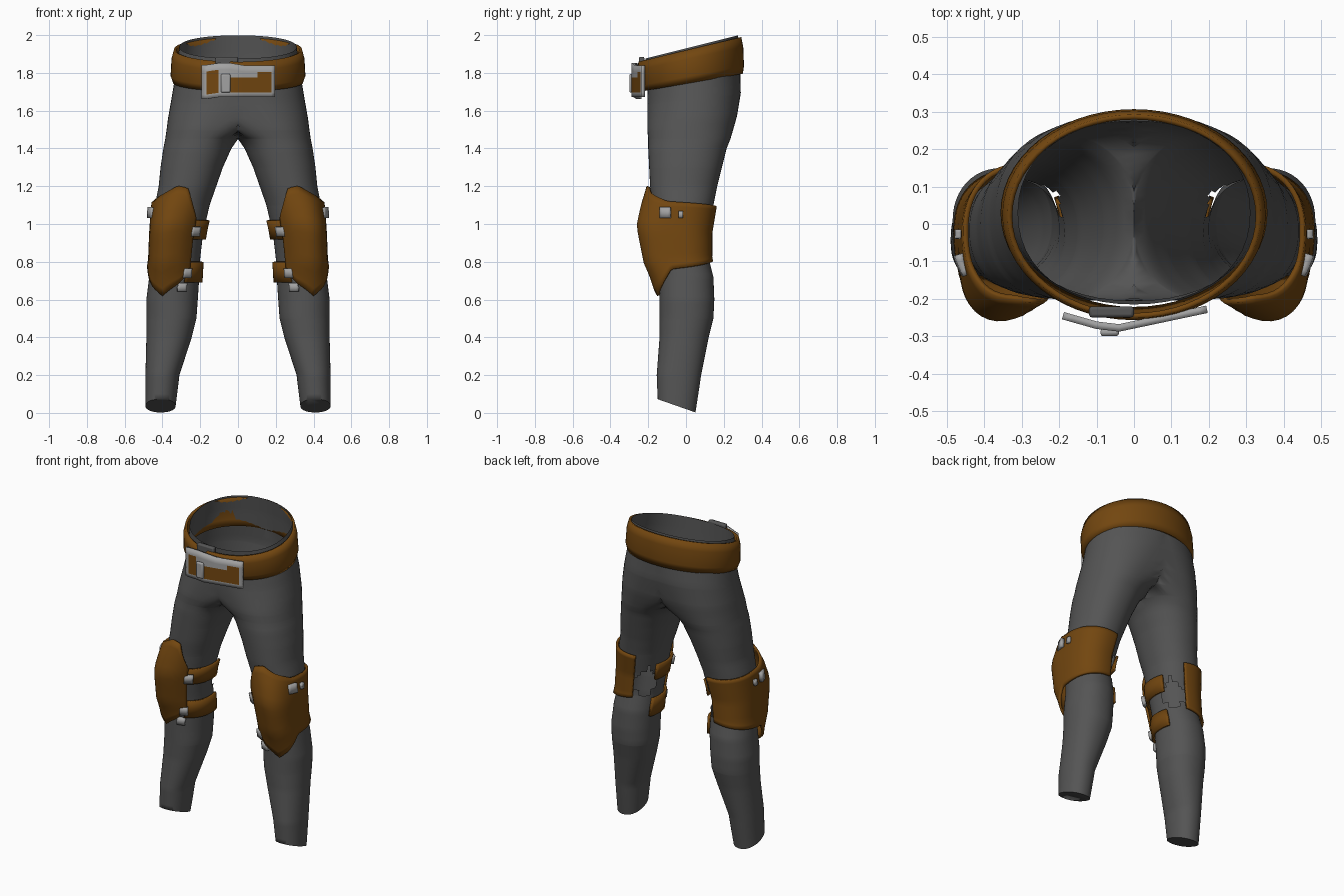
import bpy, bmesh
from math import sin, cos, radians, exp, copysign

cube = bpy.data.objects.get("Cube")
if cube:
    bpy.data.objects.remove(cube)


def material(name, rgb):
    m = bpy.data.materials.new(name)
    m.use_nodes = True
    m.diffuse_color = (*rgb, 1)
    m.node_tree.nodes["Principled BSDF"].inputs["Base Color"].default_value = (*rgb, 1)
    return m


CLOTH = material("dark grey cloth", (0.09, 0.09, 0.09))
LEATHER = material("brown leather", (0.17, 0.062, 0.005))
METAL = material("light grey metal", (0.36, 0.36, 0.36))


def interp(x, keys):
    """Piecewise linear lookup; each key is (x, values...)."""
    if x <= keys[0][0]:
        return keys[0][1:]
    for a, b in zip(keys, keys[1:]):
        if x <= b[0]:
            t = (x - a[0]) / (b[0] - a[0])
            return tuple(p + (q - p) * t for p, q in zip(a[1:], b[1:]))
    return keys[-1][1:]


# Leg and hip sections: height, inner x, centre x, outer x, front y, back y
SECTIONS = [
    (0.02, .33, .41, .49, -.15, .05), (0.2, .31, .40, .49, -.155, .08),
    (0.4, .245, .365, .485, -.14, .12), (0.5, .22, .35, .485, -.14, .145),
    (0.6, .213, .35, .485, -.14, .15), (0.72, .205, .34, .47, -.14, .145),
    (0.82, .2, .33, .455, -.15, .12), (0.95, .185, .32, .45, -.17, .12),
    (1.1, .15, .295, .44, -.18, .145), (1.2, .115, .27, .42, -.19, .165),
    (1.3, .08, .245, .41, -.195, .19), (1.4, .035, .215, .395, -.2, .215),
    (1.45, 0, .19, .385, -.2, .235), (1.5, -.12, .16, .378, -.205, .25),
    (1.56, -.35, .12, .37, -.205, .27), (1.66, -.7, .05, .352, -.205, .29),
    (1.76, -1, 0, .335, -.205, .287), (1.84, -1, 0, .325, -.21, .283),
    (1.93, -1, 0, .31, -.215, .275)]
SLOPE = [(0.02, -.35), (0.2, 0), (1.5, 0), (1.75, .18), (1.93, .25)]


def surface(angle, z, off=0.0):
    """Point on the left leg; 0 degrees is outward, 90 is the back."""
    x_in, cx, x_out, y0, y1 = interp(z, SECTIONS)
    c, s = cos(radians(angle)), sin(radians(angle))
    c, s = copysign(abs(c) ** .92, c), copysign(abs(s) ** .92, s)
    rx = (x_out - cx if c > 0 else cx - x_in) + off
    ry = (y1 - y0) / 2 + off
    x, y = max(0.0, cx + rx * c), (y0 + y1) / 2 + ry * s
    return x, y, z + interp(z, SLOPE)[0] * y


def make(name, bm, mats, mirror=False, thick=0.0, angle=50):
    bmesh.ops.recalc_face_normals(bm, faces=bm.faces)
    me = bpy.data.meshes.new(name)
    bm.to_mesh(me)
    bm.free()
    ob = bpy.data.objects.new(name, me)
    bpy.context.collection.objects.link(ob)
    for m in mats:
        me.materials.append(m)
    bpy.ops.object.select_all(action='DESELECT')
    ob.select_set(True)
    bpy.context.view_layer.objects.active = ob
    bpy.ops.object.shade_smooth_by_angle(angle=radians(angle))
    if thick:
        mod = ob.modifiers.new("thickness", 'SOLIDIFY')
        mod.thickness, mod.offset = thick, 0
    if mirror:
        ob.modifiers.new("mirror", 'MIRROR').use_clip = True
    return ob


def grid(bm, rows, closed=False):
    """Skin a list of point rows with quads."""
    vs = [[bm.verts.new(p) for p in row] for row in rows]
    n = len(rows[0])
    for a, b in zip(vs, vs[1:]):
        for i in range(n if closed else n - 1):
            j = (i + 1) % n
            bm.faces.new((a[i], a[j], b[j], b[i]))
    return vs


# Trousers: one lofted leg and half hip, open at the waist
STEPS = 48
heights = sorted({round(.02 + i * .0398, 3) for i in range(49)} | {s[0] for s in SECTIONS})
bm = bmesh.new()
vs = grid(bm, [[surface(i * 360 / STEPS, z) for i in range(STEPS)] for z in heights], True)
bm.faces.new(vs[0])
flat = [f for f in bm.faces if all(v.co.x < 1e-5 for v in f.verts)]
bmesh.ops.delete(bm, geom=flat, context='FACES')


# Torn diamond opening behind each knee
def torn(f):
    c = f.calc_center_median()
    return c.y > .0 and c.x < .31 and abs(c.y - .075) / .06 + abs(c.z - .9) / .11 < 1


bmesh.ops.delete(bm, geom=[f for f in bm.faces if torn(f)], context='FACES')
bmesh.ops.delete(bm, geom=[v for v in bm.verts if not v.link_faces], context='VERTS')
make("trousers", bm, [CLOTH], mirror=True, angle=70)


def patch(name, a0, a1, low, high, off, mat, cols, rows, thick=.014):
    """Plate following the leg between two angles and two edge curves."""
    bm = bmesh.new()
    pts = []
    for r in range(rows + 1):
        row = []
        for c in range(cols + 1):
            a = a0 + (a1 - a0) * c / cols
            z = low(a) + (high(a) - low(a)) * r / rows
            row.append(surface(a, z, off(a, z)))
        pts.append(row)
    grid(bm, pts)
    return make(name, bm, [mat], mirror=True, thick=thick)


# Knee guards: raised front shield running into a wide outer wrap
TOP = [(-118, 1.03), (-106, 1.1), (-92, 1.19), (-75, 1.2), (-55, 1.16), (-25, 1.12), (105, 1.09)]
BOTTOM = [(-118, .76), (-100, .69), (-72, .62), (-50, .67), (-25, .76), (105, .81)]
BULGE = [(.62, .0), (.7, .03), (.8, .065), (1.0, .075), (1.1, .045), (1.2, 0)]


def shield(a, z):
    return .012 + interp(z, BULGE)[0] * exp(-((a + 72) / 36) ** 2)


patch("knee_guard", -118, 105, lambda a: interp(a, BOTTOM)[0],
      lambda a: interp(a, TOP)[0], shield, LEATHER, 44, 14)

# Straps round the inner side of the knee
for part, lo, hi in (("upper", .92, 1.02), ("lower", .69, .8)):
    patch(part + "_knee_strap", -205, -112, lambda a: lo, lambda a: hi,
          lambda a, z: .012, LEATHER, 16, 2)

# Small fasteners: angle, height, half angle, half height, lift
for name, a, z, da, dz, lift in (
        ("upper_strap_fastener", -122, .96, 9, .025, .03),
        ("lower_strap_fastener", -113, .74, 8, .025, .03),
        ("strap_end", -107, .665, 9, .022, .015),
        ("outer_fastener", -26, 1.06, 9, .028, .035),
        ("outer_rivet", -2, 1.05, 3, .018, .025)):
    patch(name, a - da, a + da, lambda q: z - dz, lambda q: z + dz,
          lambda q, w: lift, METAL, 4, 2, .022)

# Belt: sloping band standing clear of the front of the waist
BELT = [(1.745, .338, -.228, .294), (1.78, .35, -.24, .3),
        (1.87, .345, -.25, .296), (1.918, .332, -.245, .286)]


def belt_ring(z, rx, y0, y1):
    ring = []
    for i in range(56):
        a = radians(i * 360 / 56)
        y = (y0 + y1) / 2 + (y1 - y0) / 2 * sin(a)
        ring.append((rx * cos(a), y, z + interp(z, SLOPE)[0] * y))
    return ring


bm = bmesh.new()
grid(bm, [belt_ring(*k) for k in BELT], True)
make("belt", bm, [LEATHER], thick=.014)

# Buckle: bent plate with leather showing through its two openings
XS = [-.19, -.165, -.1, -.04, .03, .1, .175, .195]
ZS = [1.672, 1.695, 1.715, 1.775, 1.805, 1.84]
BEND = [(-.19, -.245), (-.06, -.282), (.195, -.228)]
bm = bmesh.new()
grid(bm, [[(x, interp(x, BEND)[0], z + .012 * (x < 0) * (z > 1.8) - .01 * (x < -.1))
           for x in XS] for z in ZS])
for f in bm.faces:
    c = f.calc_center_median()
    left = -.165 < c.x < -.1 and 1.69 < c.z < 1.8
    right = -.04 < c.x < .175 and 1.695 < c.z < (1.81 if c.x > .1 else 1.78)
    f.material_index = 0 if left or right else 1
make("belt_buckle", bm, [LEATHER, METAL], thick=.02)

# Buckle prong and the bunched cloth tab behind it
for name, mat, size, at in (("buckle_prong", METAL, (.05, .02, .1), (-.065, -.29, 1.745)),
                            ("waist_tab", CLOTH, (.12, .03, .07), (-.06, -.235, 1.85))):
    bm = bmesh.new()
    bmesh.ops.create_cube(bm, size=1)
    for v in bm.verts:
        v.co = [v.co[i] * size[i] + at[i] for i in range(3)]
    ob = make(name, bm, [mat])
    bevel = ob.modifiers.new("rounding", 'BEVEL')
    bevel.width, bevel.segments = .008, 2
